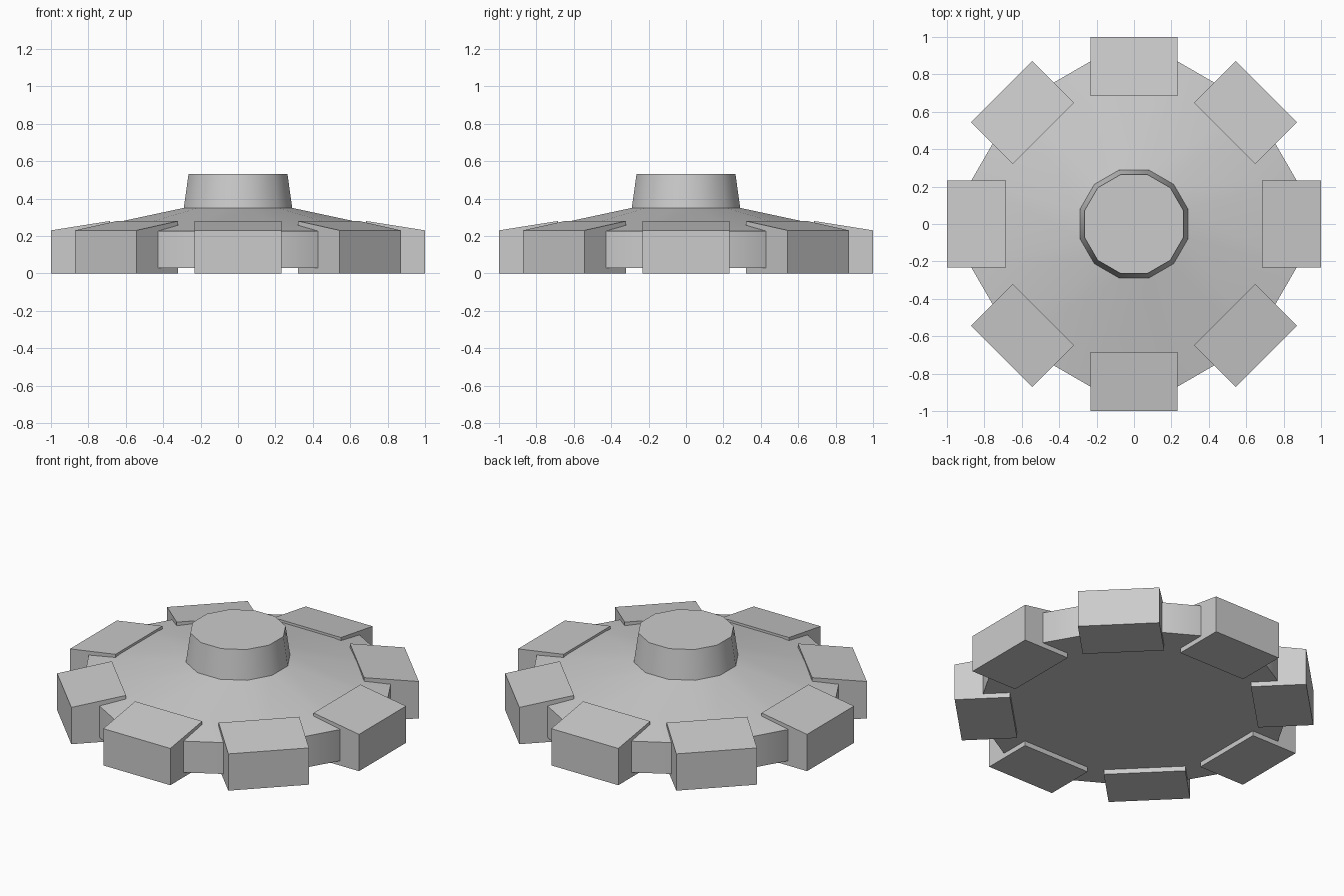
import bpy, bmesh
from math import pi, radians, sin, cos
from mathutils import Matrix

if "Cube" in bpy.data.objects:
    bpy.data.objects.remove(bpy.data.objects["Cube"])


def make_object(name, bm):
    bmesh.ops.recalc_face_normals(bm, faces=bm.faces)
    mesh = bpy.data.meshes.new(name)
    bm.to_mesh(mesh)
    bm.free()
    obj = bpy.data.objects.new(name, mesh)
    bpy.context.collection.objects.link(obj)
    return obj


def lathe(name, profile, sides=12):
    bm = bmesh.new()
    rings = [[bm.verts.new((r * cos(a), r * sin(a), z))
              for a in ((i + 0.5) * 2 * pi / sides for i in range(sides))]
             for r, z in profile]
    for low, high in zip(rings, rings[1:]):
        for i in range(sides):
            j = (i + 1) % sides
            bm.faces.new((low[i], low[j], high[j], high[i]))
    bm.faces.new(rings[0])
    bm.faces.new(rings[-1])
    return make_object(name, bm)


def block(name, profile, half_width, angle):
    # radial side profile extruded across its width, then turned into place
    bm = bmesh.new()
    face = bm.faces.new([bm.verts.new((r, -half_width, z)) for r, z in profile])
    ext = bmesh.ops.extrude_face_region(bm, geom=[face], use_keep_orig=True)
    verts = [v for v in ext["geom"] if isinstance(v, bmesh.types.BMVert)]
    bmesh.ops.translate(bm, verts=verts, vec=(0, 2 * half_width, 0))
    bmesh.ops.rotate(bm, verts=bm.verts, matrix=Matrix.Rotation(angle, 3, 'Z'))
    return make_object(name, bm)


# Sloped twelve-sided disc with raised central hub
body = lathe("disc_and_hub", [(0.9, 0.03), (0.9, 0.226), (0.3, 0.35), (0.274, 0.53)])
bpy.context.view_layer.objects.active = body
body.select_set(True)
bpy.ops.object.shade_smooth_by_angle(angle=radians(35))

# Eight slope-topped blocks around the rim
rim_profile = [(0.685, 0), (1.0, 0), (1.0, 0.23), (0.685, 0.28)]
for i in range(8):
    block(f"rim_block_{i + 1}", rim_profile, 0.232, i * pi / 4)
